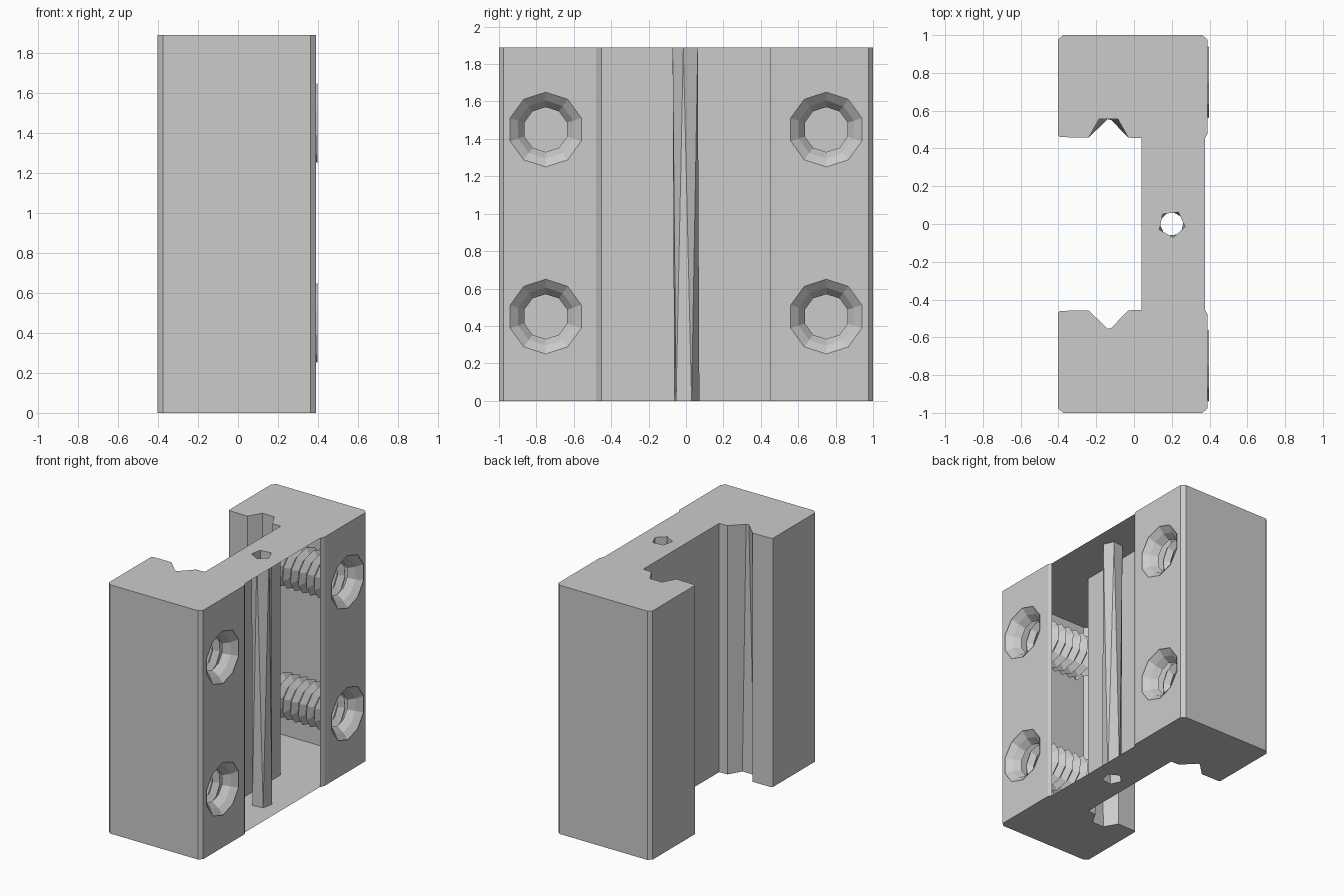
import bpy, bmesh
from math import sin, cos, pi

if "Cube" in bpy.data.objects:
    bpy.data.objects.remove(bpy.data.objects["Cube"])

H = 1.89
SCREWS = [(y, z) for y in (-0.75, 0.75) for z in (0.45, 1.45)]
SEG = 10


def make(name, verts, faces):
    me = bpy.data.meshes.new(name)
    me.from_pydata(verts, [], faces)
    me.update()
    ob = bpy.data.objects.new(name, me)
    bpy.context.collection.objects.link(ob)
    return ob


def filled(name, loops, normal):
    """Flat sheet bounded by the first loop, with the other loops as holes."""
    bm = bmesh.new()
    edges = []
    for loop in loops:
        vs = [bm.verts.new(p) for p in loop]
        edges += [bm.edges.new((vs[i - 1], vs[i])) for i in range(len(vs))]
    bmesh.ops.triangle_fill(bm, use_beauty=True, use_dissolve=False,
                            edges=edges, normal=normal)
    bm.normal_update()
    for f in bm.faces:
        if sum(a * b for a, b in zip(f.normal, normal)) < 0:
            f.normal_flip()
    me = bpy.data.meshes.new(name)
    bm.to_mesh(me)
    bm.free()
    bpy.context.collection.objects.link(bpy.data.objects.new(name, me))


def ring(r, n, start=0.0):
    return [(r * cos(start + 2 * pi * i / n), r * sin(start + 2 * pi * i / n))
            for i in range(n)]


# half outline of the block, from the front lip round to the slot floor
trapezoid = [(-0.185, 0.555), (-0.085, 0.555)]
apex = [(-0.14, 0.555), (-0.12, 0.55)]


def half(groove):
    return ([(0.375, 0.45), (0.39, 0.48), (0.39, 0.975), (0.362, 1.0), (-0.375, 1.0),
             (-0.403, 0.975), (-0.403, 0.468), (-0.39, 0.46), (-0.24, 0.457)]
            + groove + [(-0.03, 0.457), (0.04, 0.455)])


def outline(groove_pos, groove_neg):
    return half(groove_pos) + [(x, -y) for x, y in reversed(half(groove_neg))]


top = outline(trapezoid, apex)
bottom = outline(apex, trapezoid)
n = len(top)

# side walls; the front panels and the open middle are left out here
verts = [(x, y, 0) for x, y in bottom] + [(x, y, H) for x, y in top]
faces = [(i + 1, i, i + n, i + 1 + n) for i in range(n - 1) if i not in (1, n - 3)]
make("block_walls", verts, [f[::-1] for f in faces])

# cable bore: twisted five-sided tube through both caps
N = 5
lo = [(0.2 + a, b) for a, b in ring(0.072, N, pi / N - 0.2)]
hi = [(0.2 + a, b) for a, b in ring(0.072, N, 2 * pi / N - 0.2)]
tube = [(x, y, 0) for x, y in lo] + [(x, y, H) for x, y in hi]
tris = []
for i in range(N):
    j = (i + 1) % N
    tris += [(i, j, N + i), (j, N + j, N + i)]
make("centre_bore", tube, tris)

# end caps
filled("top_cap", [[(x, y, H) for x, y in top], [(x, y, H) for x, y in hi]], (0, 0, 1))
filled("bottom_cap", [[(x, y, 0) for x, y in bottom], [(x, y, 0) for x, y in lo]], (0, 0, -1))

# front panels with screw openings
for s, name in ((-1, "left_panel"), (1, "right_panel")):
    rect = [(0.39, s * y, z) for y, z in ((0.48, 0), (0.975, 0), (0.975, H), (0.48, H))]
    holes = [[(0.39, y + a, z + b) for a, b in ring(0.195, SEG, -pi / 2)]
             for y, z in SCREWS if y * s > 0]
    filled(name, [rect] + holes, (1, 0, 0))


# countersunk blind holes with a helical thread
def screw_hole(y, z):
    v, f = [], []

    def point(x, r, j):
        a = -pi / 2 + 2 * pi * j / SEG
        v.append((x, y + r * cos(a), z + r * sin(a)))

    funnel = [(0.39, 0.195), (0.398, 0.2), (0.36, 0.155), (0.31, 0.12)]
    for x, r in funnel:
        for j in range(SEG):
            point(x, r, j)
    for k in range(len(funnel) - 1):
        for j in range(SEG):
            a, b = k * SEG + j, k * SEG + (j + 1) % SEG
            f.append((a, b, b + SEG, a + SEG))
    base, pitch, rows = len(v), 0.066, 15
    for i in range(rows):
        for j in range(SEG):
            point(0.31 - pitch * (i / 2 + j / SEG), 0.165 if i % 2 else 0.12, j)
    for i in range(rows - 1):
        for j in range(SEG):
            k = base + i * SEG + j
            if j < SEG - 1:
                f.append((k, k + 1, k + 1 + SEG, k + SEG))
            elif i + 3 < rows:      # seam climbs one full pitch
                q = base + (i + 2) * SEG
                f.append((k, q, q + SEG, k + SEG))
    end = len(v)
    for j in range(SEG):
        point(0.31 - pitch * (rows + 1) / 2, 0.12, j)
    f.append(tuple(range(end, end + SEG)))
    make("screw_hole", v, f)


for y, z in SCREWS:
    screw_hole(y, z)
